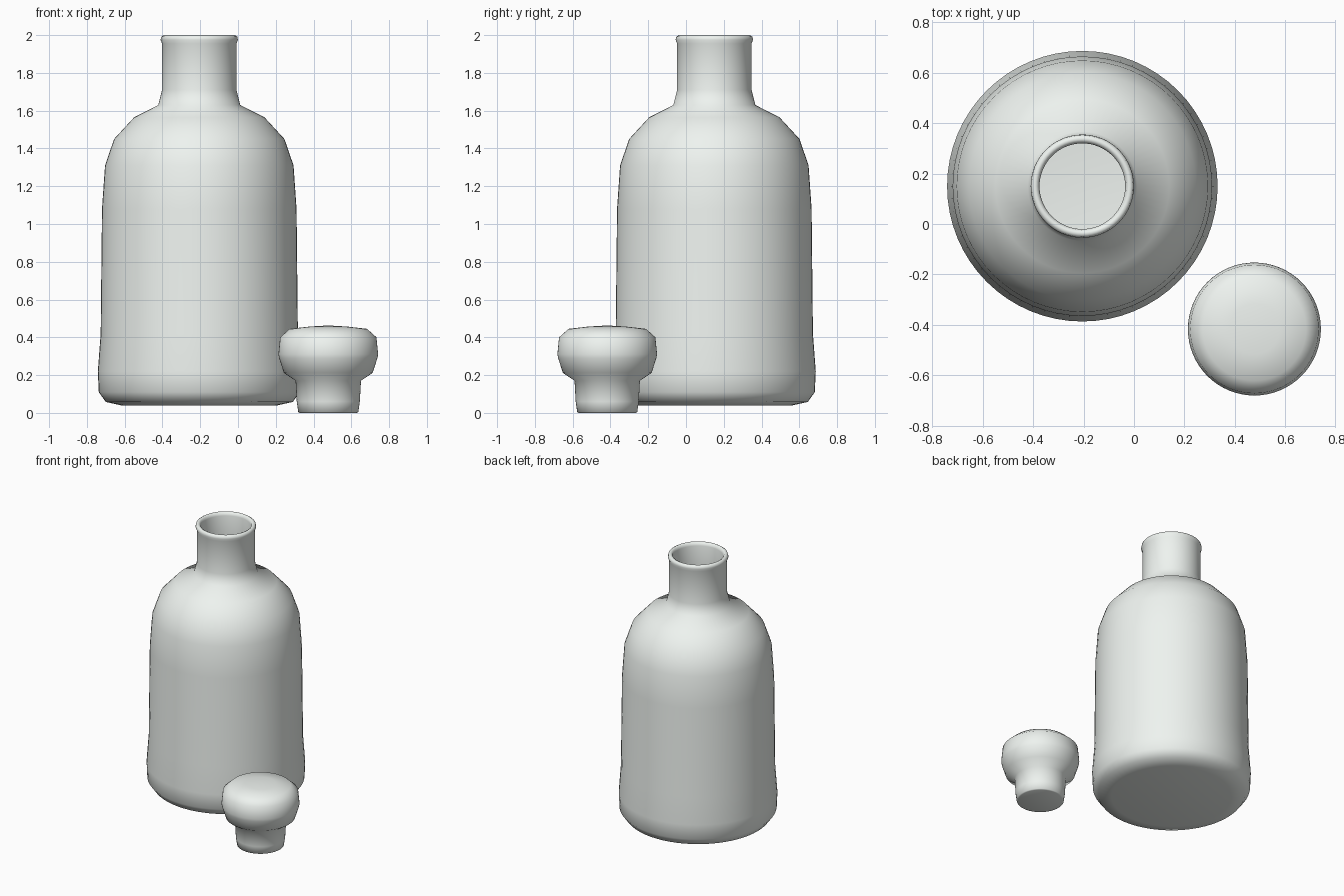
import bpy, bmesh, math

if "Cube" in bpy.data.objects:
    bpy.data.objects.remove(bpy.data.objects["Cube"])

# Pale ceramic-like finish shared by both parts
pale = bpy.data.materials.new("pale_glass")
pale.diffuse_color = (0.86, 0.90, 0.87, 1)
pale.use_nodes = True
pale.node_tree.nodes["Principled BSDF"].inputs["Base Color"].default_value = pale.diffuse_color


def lathe(name, profile, center, segments=64):
    """Revolve an (r, z) profile around a vertical axis at center."""
    bm = bmesh.new()
    verts = [bm.verts.new((r, 0, z)) for r, z in profile]
    edges = [bm.edges.new(pair) for pair in zip(verts, verts[1:])]
    bmesh.ops.spin(bm, geom=verts + edges, cent=(0, 0, 0), axis=(0, 0, 1),
                   angle=math.tau, steps=segments, use_duplicate=False)
    bmesh.ops.remove_doubles(bm, verts=bm.verts, dist=0.0005)
    bmesh.ops.recalc_face_normals(bm, faces=bm.faces)
    for face in bm.faces:
        face.smooth = True
    mesh = bpy.data.meshes.new(name)
    bm.to_mesh(mesh)
    bm.free()
    mesh.materials.append(pale)
    obj = bpy.data.objects.new(name, mesh)
    obj.location = (*center, 0)
    bpy.context.collection.objects.link(obj)
    return obj


# Bottle: outer wall from base to lip, then inner wall back down to the floor
outer = [(0, 0.038), (0.405, 0.038), (0.495, 0.058), (0.532, 0.11),
         (0.537, 0.22), (0.522, 0.42), (0.515, 1.08), (0.499, 1.31),
         (0.451, 1.45), (0.345, 1.565), (0.217, 1.63), (0.197, 1.71),
         (0.197, 1.955), (0.205, 1.975), (0.201, 1.992), (0.188, 2.0)]
inner = [(0.175, 1.993), (0.17, 1.975), (0.17, 1.70), (0.195, 1.61),
         (0.33, 1.54), (0.425, 1.435), (0.473, 1.30), (0.488, 1.08),
         (0.495, 0.42), (0.508, 0.22), (0.503, 0.12), (0.48, 0.085),
         (0.40, 0.065), (0, 0.065)]
lathe("bottle", outer + inner, (-0.205, 0.15))

# Stopper: narrow plug with a wide rounded knob
stopper = [(0, 0), (0.15, 0), (0.159, 0.004), (0.167, 0.06), (0.173, 0.17),
           (0.235, 0.212), (0.26, 0.29), (0.264, 0.31), (0.255, 0.40),
           (0.205, 0.445), (0.10, 0.457), (0, 0.463)]
lathe("stopper", stopper, (0.478, -0.417))
